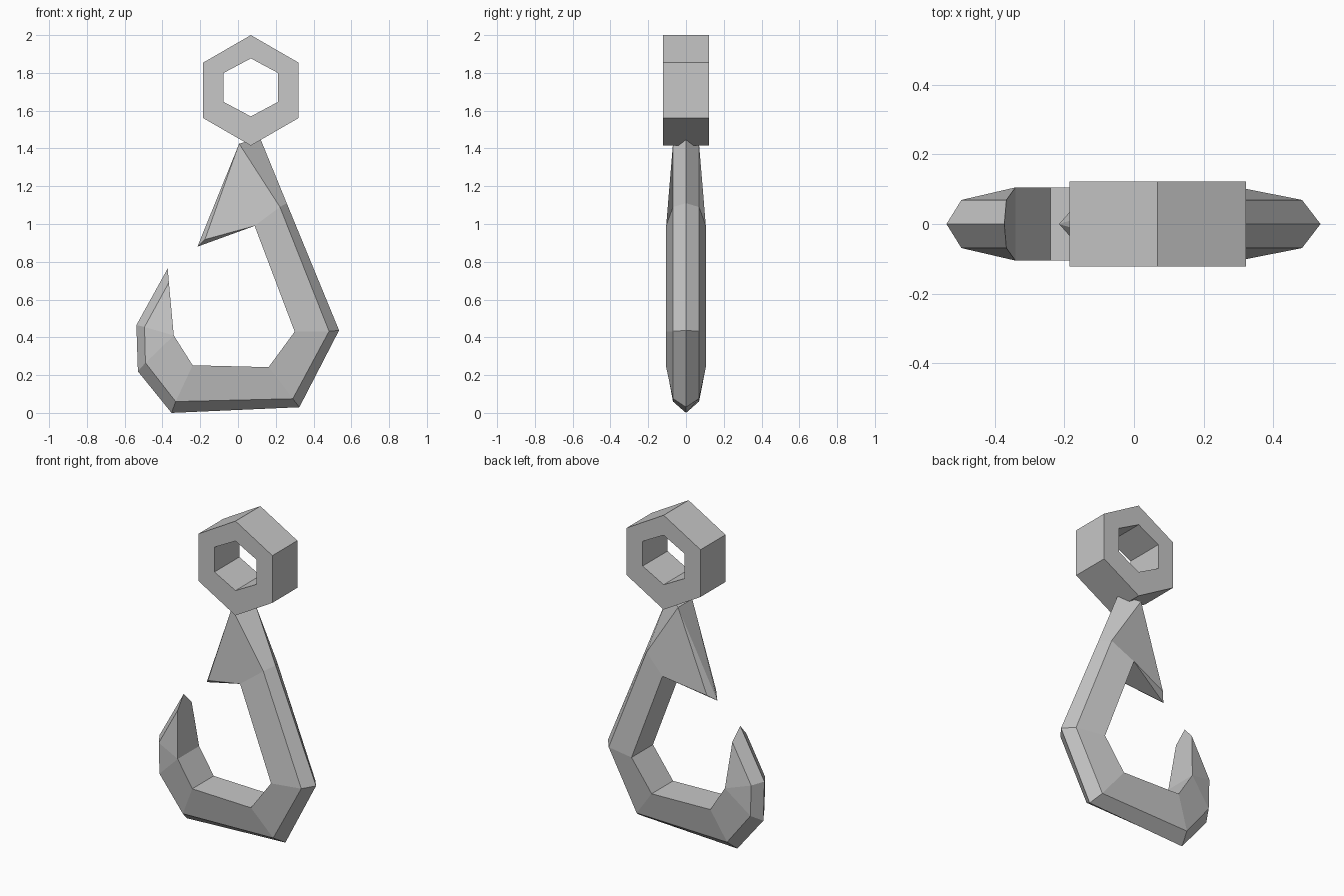
import bpy, bmesh, math

if "Cube" in bpy.data.objects:
    bpy.data.objects.remove(bpy.data.objects["Cube"])

steel = bpy.data.materials.new("grey_steel")
steel.use_nodes = True
GREY = (0.57, 0.57, 0.57, 1)
steel.diffuse_color = GREY
steel.node_tree.nodes["Principled BSDF"].inputs["Base Color"].default_value = GREY

INNER, BEVEL = 0.105, 0.069   # half widths of the hook section


def finish(bm, name):
    bmesh.ops.recalc_face_normals(bm, faces=bm.faces[:])
    mesh = bpy.data.meshes.new(name)
    bm.to_mesh(mesh)
    bm.free()
    mesh.materials.append(steel)
    obj = bpy.data.objects.new(name, mesh)
    bpy.context.collection.objects.link(obj)


def ridge(bm, x, z):
    return bm.verts.new((x, 0, z))


def pair(bm, point, half):
    x, z = point
    return [bm.verts.new((x, side * half, z)) for side in (-1, 1)]


def bridge(bm, first, second):
    for i in range(len(first)):
        j = (i + 1) % len(first)
        loop = list(dict.fromkeys((first[i], first[j], second[j], second[i])))
        if len(loop) > 2:
            bm.faces.new(loop)


# Hook: five-sided sections (inner pair, bevel pair, outer ridge) joined in order
sections = [
    ((-0.34, 0.41), (-0.495, 0.455), (-0.538, 0.465)),
    ((-0.34, 0.41), (-0.49, 0.265), (-0.53, 0.22)),
    ((-0.24, 0.252), (-0.33, 0.06), (-0.352, 0.0)),
    ((0.162, 0.242), (0.29, 0.075), (0.325, 0.03)),
    ((0.30, 0.43), (0.482, 0.432), (0.535, 0.437)),
    ((0.088, 0.99), (0.222, 1.09), (0.258, 1.11)),
]
bm = bmesh.new()
rings = []
inner = {}
for near, mid, far in sections:
    if near not in inner:
        inner[near] = pair(bm, near, INNER)
    a, b = inner[near]
    c, d = pair(bm, mid, BEVEL)
    rings.append((a, c, ridge(bm, *far), d, b))
for first, second in zip(rings, rings[1:]):
    bridge(bm, first, second)

# Pointed end of the hook
t0, t1 = pair(bm, (-0.366, 0.69), BEVEL)
peak = ridge(bm, -0.372, 0.765)
bridge(bm, rings[0], (t0, t0, peak, t1, t1))
bm.faces.new((t0, peak, t1))

# Neck and barb
s0, s1 = pair(bm, (0.006, 1.425), BEVEL)
b0, b1 = pair(bm, (-0.175, 0.918), 0.045)
barb_tip = ridge(bm, -0.215, 0.88)
neck = ridge(bm, 0.117, 1.455)
a, c, e, d, b = rings[-1]
for loop in ((a, c, s0, b0), (b, d, s1, b1), (c, e, neck, s0), (d, e, neck, s1),
             (a, b, barb_tip), (a, barb_tip, b0), (b, barb_tip, b1),
             (b0, barb_tip, s0), (b1, barb_tip, s1),
             (s0, s1, barb_tip), (s0, s1, neck)):
    bm.faces.new(loop)
finish(bm, "hook")

# Hexagonal eye ring
bm = bmesh.new()
loops = []
for radius, stretch, z, y in ((0.2925, 1, 1.7075, -0.122), (0.2925, 1, 1.7075, 0.122),
                              (0.166, 0.925, 1.723, 0.122), (0.166, 0.925, 1.723, -0.122)):
    angles = [math.radians(30 + 60 * i) for i in range(6)]
    loops.append([bm.verts.new((0.068 + radius * math.cos(t), y,
                                z + radius * stretch * math.sin(t))) for t in angles])
for k in range(4):
    bridge(bm, loops[k], loops[(k + 1) % 4])
finish(bm, "eye_ring")
